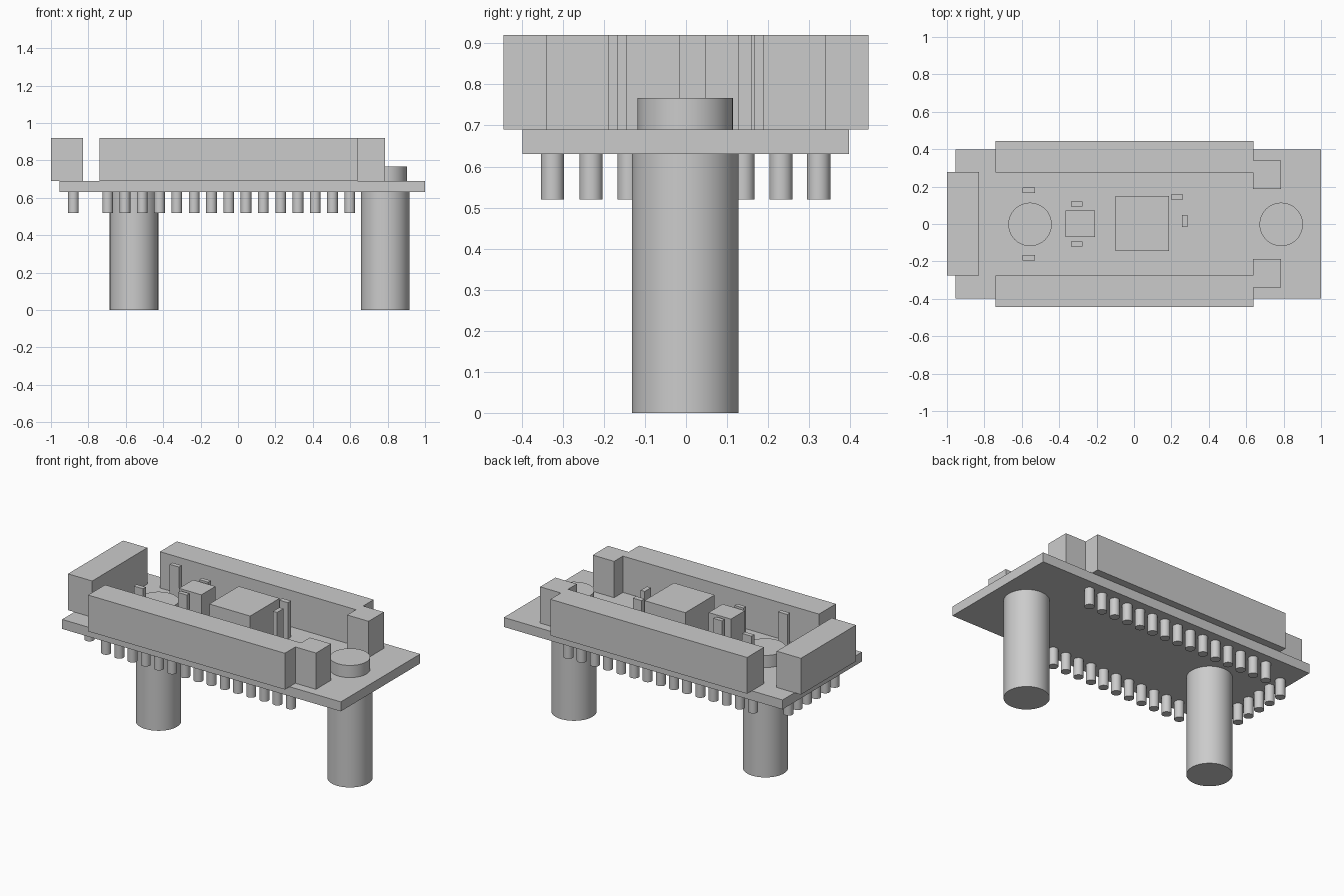
import bpy
import math

cube = bpy.data.objects.get("Cube")
if cube:
    bpy.data.objects.remove(cube, do_unlink=True)

grey = bpy.data.materials.new("plain grey")
grey.use_nodes = True
grey.diffuse_color = (0.6, 0.6, 0.6, 1)
grey.node_tree.nodes["Principled BSDF"].inputs["Base Color"].default_value = (0.6, 0.6, 0.6, 1)

PIN_BOTTOM, BOARD_BOTTOM, BOARD_TOP, HEAD_TOP, TOP = 0.52, 0.63, 0.69, 0.767, 0.92
PITCH = 0.0925


def finish(name):
    ob = bpy.context.object
    ob.name = name
    ob.data.materials.append(grey)
    return ob


def box(name, x0, x1, y0, y1, z0=BOARD_TOP, z1=TOP):
    bpy.ops.mesh.primitive_cube_add(
        size=1, location=((x0 + x1) / 2, (y0 + y1) / 2, (z0 + z1) / 2))
    ob = finish(name)
    ob.scale = (x1 - x0, y1 - y0, z1 - z0)
    bpy.ops.object.transform_apply(location=False, rotation=False, scale=True)


def cylinder(name, x, y, radius, z0, z1, sides=64):
    bpy.ops.mesh.primitive_cylinder_add(
        vertices=sides, radius=radius, depth=z1 - z0, location=(x, y, (z0 + z1) / 2))
    finish(name)
    bpy.ops.object.shade_smooth_by_angle(angle=math.radians(30))


# Circuit board and the connector at its end
box("board", -0.955, 1.0, -0.398, 0.397, BOARD_BOTTOM, BOARD_TOP)
box("end_connector", -1.0, -0.83, -0.275, 0.277)

# Long side headers with their end tabs, mirrored front to back
for side, s in (("front", -1), ("back", 1)):
    lo, hi = sorted((s * 0.275, s * 0.445))
    box(side + "_header", -0.74, 0.64, lo, hi)
    lo, hi = sorted((s * 0.187, s * 0.34))
    box(side + "_header_tab", 0.635, 0.785, lo, hi)

# Main chips
box("large_chip", -0.1, 0.187, -0.145, 0.15)
box("small_chip", -0.365, -0.208, -0.07, 0.071)

# Thin upright components
for s in (-1, 1):
    box("outer_resistor", -0.595, -0.53, s * 0.18 - 0.014, s * 0.18 + 0.014)
    box("inner_resistor", -0.337, -0.275, s * 0.107 - 0.013, s * 0.107 + 0.013)
box("corner_capacitor", 0.2, 0.26, 0.128, 0.16)
box("edge_capacitor", 0.257, 0.285, -0.016, 0.047)

# Standoff legs and their screw heads
for x in (-0.556, 0.787):
    cylinder("standoff_leg", x, -0.002, 0.13, 0, BOARD_BOTTOM)
    cylinder("screw_head", x, -0.002, 0.116, BOARD_TOP, HEAD_TOP)

# Solder pins below the long headers
for y in (-0.325, 0.323):
    for i in range(15):
        cylinder("header_pin", -0.697 + i * PITCH, y, 0.0285, PIN_BOTTOM, BOARD_BOTTOM, 32)

# Solder pins below the end connector
for i in range(6):
    cylinder("end_pin", -0.88, (i - 2.5) * PITCH, 0.0285, PIN_BOTTOM, BOARD_BOTTOM, 32)
